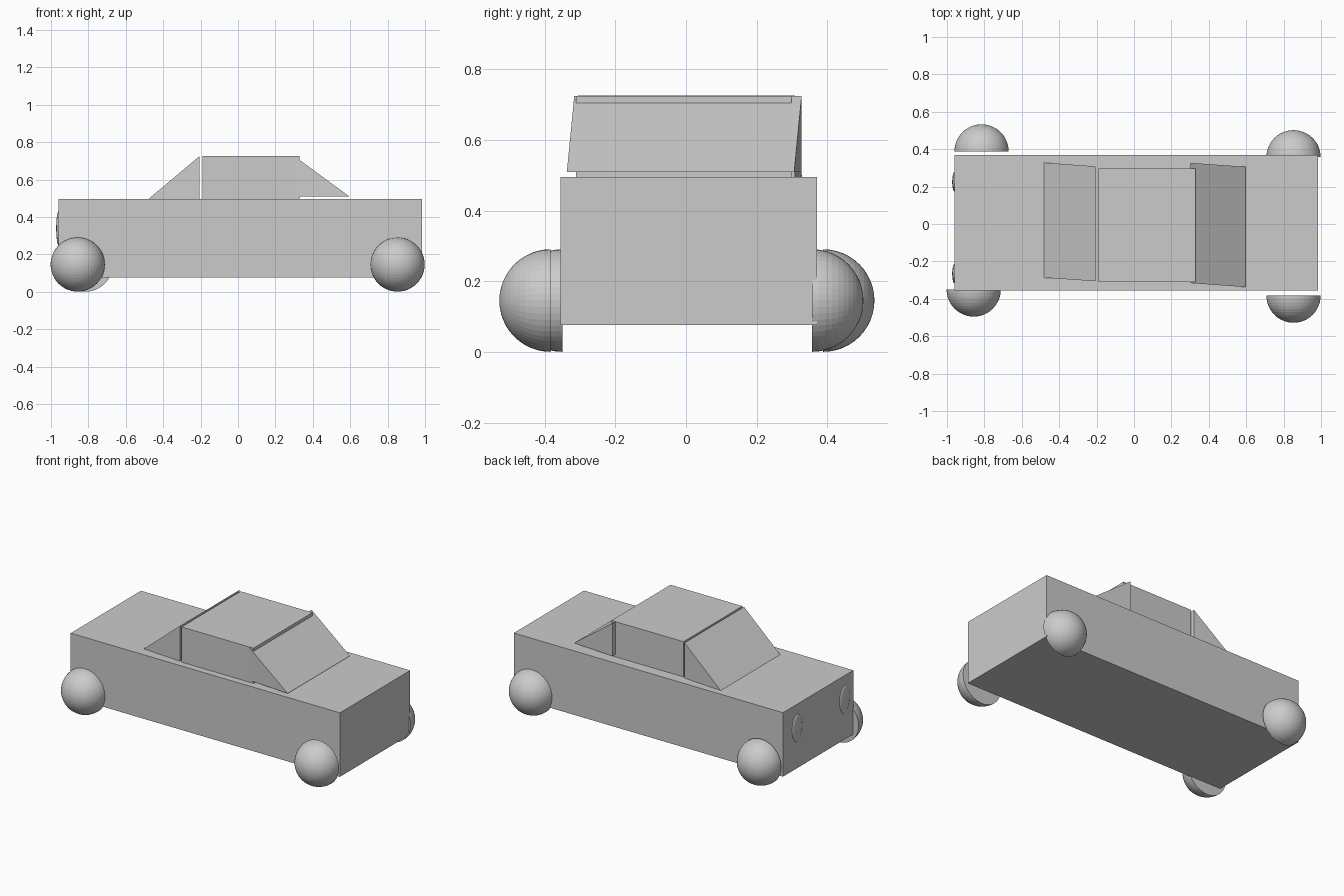
import bpy, bmesh, math
from mathutils import Matrix

cube = bpy.data.objects.get("Cube")
if cube:
    bpy.data.objects.remove(cube, do_unlink=True)

grey = bpy.data.materials.new("plain_grey")
grey.use_nodes = True
colour = (0.6, 0.6, 0.6, 1.0)
grey.diffuse_color = colour
grey.node_tree.nodes["Principled BSDF"].inputs["Base Color"].default_value = colour


def finish(name, bm):
    bmesh.ops.recalc_face_normals(bm, faces=bm.faces)
    mesh = bpy.data.meshes.new(name)
    bm.to_mesh(mesh)
    bm.free()
    mesh.materials.append(grey)
    obj = bpy.data.objects.new(name, mesh)
    bpy.context.collection.objects.link(obj)
    return obj


def box(name, low, high):
    bm = bmesh.new()
    bmesh.ops.create_cube(bm, size=1)
    for v in bm.verts:
        v.co = [l + (c + 0.5) * (h - l) for l, h, c in zip(low, high, v.co)]
    return finish(name, bm)


def wedge(name, x_tip, x_tall, z_low, z_high, y_tip, y_tall):
    """Triangular prism, tapering from its tall end to its tip."""
    bm = bmesh.new()
    sides = []
    for i in range(2):
        sides.append([bm.verts.new(p) for p in (
            (x_tip, y_tip[i], z_low),
            (x_tall, y_tall[i], z_low),
            (x_tall, y_tall[i], z_high))])
        bm.faces.new(sides[i])
    for i in range(3):
        j = (i + 1) % 3
        bm.faces.new((sides[0][i], sides[0][j], sides[1][j], sides[1][i]))
    return finish(name, bm)


def dome(name, centre, radii, axis, sign, segments=48):
    """Closed half ellipsoid whose flat side lies at the centre."""
    bm = bmesh.new()
    bmesh.ops.create_uvsphere(bm, u_segments=segments, v_segments=segments // 2, radius=1)
    # The flat cut faces away from the rounded side
    cut = bmesh.ops.bisect_plane(bm, geom=bm.verts[:] + bm.edges[:] + bm.faces[:],
                                 plane_co=(0, 0, 0), plane_no=(0, 0, 1), clear_inner=True)
    rim = [e for e in cut["geom_cut"] if isinstance(e, bmesh.types.BMEdge)]
    bmesh.ops.contextual_create(bm, geom=rim)
    turn = (Matrix.Rotation(sign * math.pi / 2, 4, 'Y') if axis == 'X'
            else Matrix.Rotation(-sign * math.pi / 2, 4, 'X'))
    bm.transform(Matrix.Translation(centre) @ Matrix.Diagonal((*radii, 1)) @ turn)
    return finish(name, bm)


# Body and cabin
box("body", (-0.96, -0.355, 0.077), (0.985, 0.37, 0.495))
box("cabin", (-0.19, -0.311, 0.49), (0.33, 0.298, 0.725))

# Sloped windscreens, each slightly askew
wedge("front_windscreen", -0.48, -0.205, 0.495, 0.726, (-0.287, 0.328), (-0.306, 0.308))
wedge("rear_windscreen", 0.595, 0.302, 0.51, 0.725, (-0.337, 0.306), (-0.316, 0.327))

# Half-sphere wheels: x, y of the flat side, outward direction
r = 0.145
for name, x, y, side in (("front_right_wheel", -0.857, -0.35, -1),
                         ("front_left_wheel", -0.815, 0.388, 1),
                         ("rear_right_wheel", 0.853, -0.383, -1),
                         ("rear_left_wheel", 0.853, 0.357, 1)):
    dome(name, (x, y, 0.146), (r, r, r), 'Y', side)

# Shallow oval headlights
for name, y in (("right_headlight", -0.265), ("left_headlight", 0.225)):
    dome(name, (-0.96, y, 0.34), (0.012, 0.052, 0.09), 'X', -1, 32)
